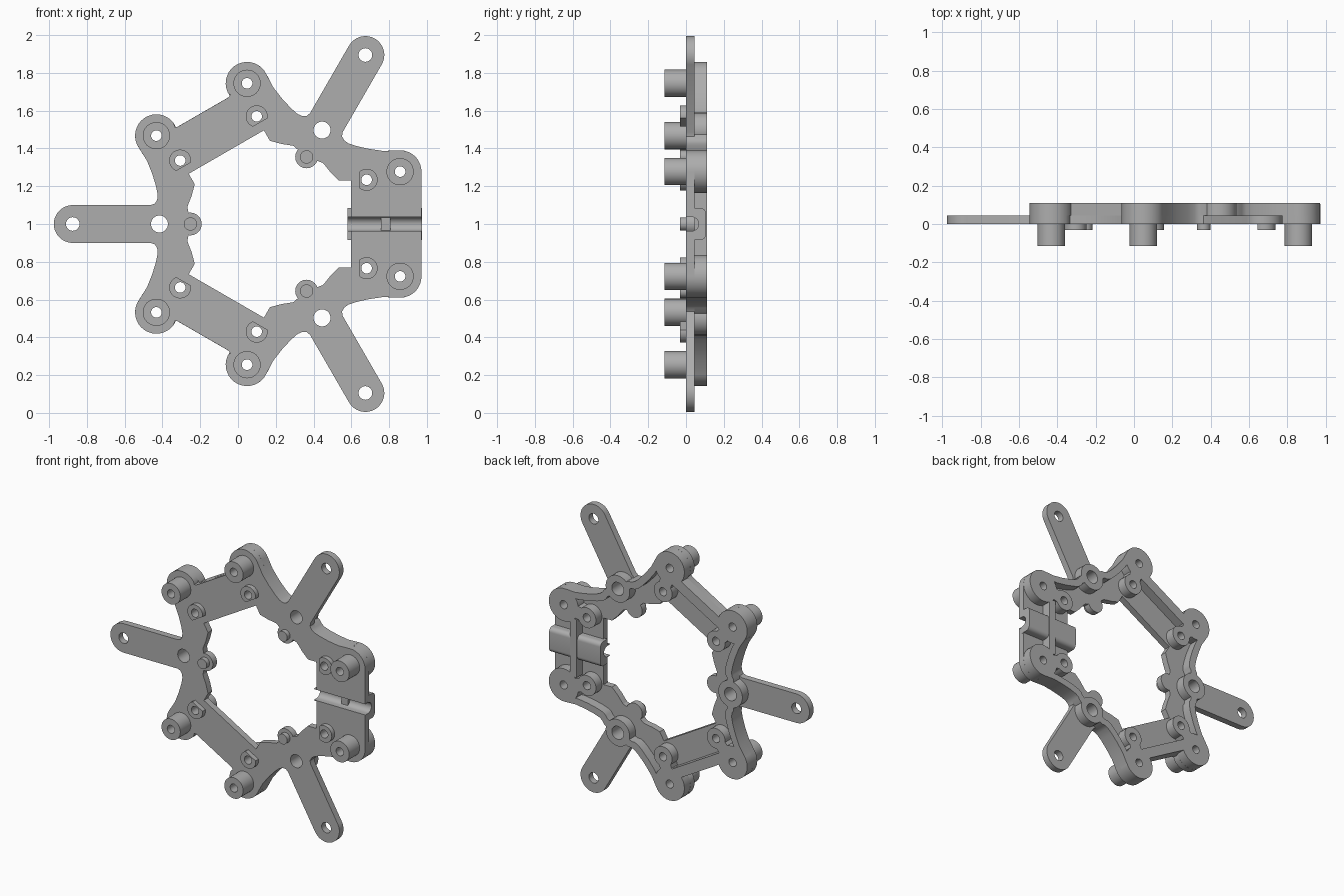
import bpy, bmesh, math
from mathutils import Matrix, Vector

if "Cube" in bpy.data.objects:
    bpy.data.objects.remove(bpy.data.objects["Cube"])

grey = bpy.data.materials.new("plain_grey")
grey.use_nodes = True
grey.diffuse_color = (0.42, 0.42, 0.42, 1)
grey.node_tree.nodes["Principled BSDF"].inputs["Base Color"].default_value = grey.diffuse_color

CENTRE = Vector((0.158, 1.0))
FLOOR, BACK = 0.045, 0.11
LOBE_R, BOLT_HOLE = 0.113, 0.028
UPRIGHT = Matrix(((1, 0, 0, 0), (0, 0, 1, 0), (0, 1, 0, 0), (0, 0, 0, 1)))
ALONG_X = Matrix(((0, 0, 1, 0), (0, 1, 0, 0), (1, 0, 0, 0), (0, 0, 0, 1)))
parts = []


def place(radial, side, deg):
    """Point given in a frame whose first axis leaves the centre at deg."""
    return CENTRE + Matrix.Rotation(math.radians(deg), 2) @ Vector((radial, side))


def arc(c, r, a, b, n=16):
    return [Vector((c[0] + r * math.cos(math.radians(a + (b - a) * i / n)),
                    c[1] + r * math.sin(math.radians(a + (b - a) * i / n))))
            for i in range(n + 1)]


def circle(c, r):
    return arc(c, r, 0, 360, 32)[:-1]


def slab(name, loops, low, high, frame=UPRIGHT):
    """Filled outline with holes, extruded from low to high."""
    curve = bpy.data.curves.new(name, 'CURVE')
    curve.dimensions, curve.fill_mode = '2D', 'BOTH'
    curve.extrude = (high - low) / 2
    for loop in loops:
        spline = curve.splines.new('POLY')
        spline.points.add(len(loop) - 1)
        for point, p in zip(spline.points, loop):
            point.co = (p[0], p[1], 0, 1)
        spline.use_cyclic_u = True
    temp = bpy.data.objects.new(name + "_temp", curve)
    mesh = bpy.data.meshes.new_from_object(temp)
    bpy.data.objects.remove(temp)
    bpy.data.curves.remove(curve)
    bm = bmesh.new()
    bm.from_mesh(mesh)
    bmesh.ops.remove_doubles(bm, verts=bm.verts, dist=0.00005)
    bm.transform(frame @ Matrix.Translation((0, 0, (low + high) / 2)))
    bmesh.ops.recalc_face_normals(bm, faces=bm.faces)
    bm.to_mesh(mesh)
    bm.free()
    mesh.name = name
    mesh.materials.clear()
    mesh.materials.append(grey)
    obj = bpy.data.objects.new(name, mesh)
    bpy.context.collection.objects.link(obj)
    parts.append(obj)


def turned(points, sign, deg):
    return [place(p[0], sign * p[1], deg) for p in points]


# Half outlines of one arm, in the arm's own frame
lobe = Vector((0.59, 0.468))
waist = [(0.64, 0.335), (0.612, 0.265), (0.592, 0.2), (0.583, 0.155)]
armpit = [(0.586, 0.128), (0.598, 0.108), (0.62, 0.1)]
tip = arc((1.033, 0), 0.1, 90, 0)
neck = [(0.477, 0.515), (0.493, 0.514)]
inner_half = [(0.419, 0.266), (0.387, 0.211), (0.403, 0.15), (0.418, 0.112),
              (0.426, 0.09), (0.422, 0.07)] + arc((0.41, 0), 0.06, 80, 180)


def outer_half(flat):
    start = arc(lobe, LOBE_R, 60, -35) if flat else neck + arc(lobe, LOBE_R, 145, -35)
    return start + waist + armpit + tip


# Base plate: an open ring whose gap is closed by the channel
gap = 0.037
outer, inner = [place(0.813, gap, 0)], [place(0.442, gap, 0)]
for deg in (60, 180, 300):
    before = turned(outer_half(deg == 60), -1, deg)
    after = turned(outer_half(deg == 300), 1, deg)
    outer += before + after[-2::-1]
    before, after = turned(inner_half, -1, deg), turned(inner_half, 1, deg)
    inner += before + after[-2::-1]
outer.append(place(0.813, -gap, 0))
inner.append(place(0.442, -gap, 0))

bolts, studs = [], []
for deg in (0, 120, 240):
    for s in (1, -1):
        bolts.append(place(0.753, 0, deg + s * 21.6))
        studs.append((place(0.523, s * 0.234, deg), deg))
holes = [circle(c, BOLT_HOLE) for c in bolts + [c for c, _ in studs]]
for deg in (60, 180, 300):
    holes += [circle(place(0.574, 0, deg), 0.045), circle(place(1.033, 0, deg), 0.036)]
slab("base_plate", [outer + inner[::-1]] + holes, 0, FLOOR)

# Corner bosses, locating studs and the webs joining them
for bolt, (stud, deg) in zip(bolts, studs):
    hole, small = circle(bolt, BOLT_HOLE), circle(stud, BOLT_HOLE)
    slab("corner_boss", [circle(bolt, LOBE_R), hole], FLOOR, BACK)
    slab("front_post", [circle(bolt, 0.072), hole], -0.115, 0)
    slab("stud_boss", [circle(stud, 0.07), small], FLOOR, BACK)
    slab("locating_stud", [arc(stud, 0.058, deg - 130, deg + 130, 24), small], -0.032, 0)
    along = (bolt - stud).normalized()
    across = Vector((-along.y, along.x)) * 0.045
    a, b = stud + along * 0.05, bolt - along * 0.08
    slab("boss_web", [[a - across, b - across, b + across, a + across]], FLOOR, BACK)

# Arm hub bosses, small pins and curved rims
rim = [lobe + Vector((0.093, -0.065))] + [Vector(p) for p in waist + armpit[:2]] + [Vector((0.6, 0.06))]
rim_outline = rim + [p - Vector((0.05, 0)) for p in reversed(rim)]
for deg in (60, 180, 300):
    hub = place(0.574, 0, deg)
    slab("arm_hub", [circle(hub, 0.092), circle(hub, 0.045)], FLOOR, BACK)
    slab("small_pin", [circle(place(0.41, 0, deg), 0.035)], -0.032, 0)
    for s in (1, -1):
        slab("curved_rim", [turned(rim_outline, s, deg)], FLOOR, BACK)

# Straight ribs between the corner bosses
for deg, low, high in ((0, 0.60, 0.65), (120, 0.615, 0.685), (240, 0.615, 0.685)):
    box = [(low, -0.2), (high, -0.2), (high, 0.2), (low, 0.2)]
    slab("straight_rib", [turned(box, 1, deg)], FLOOR, BACK)

# Channel: a rounded U section run across the flat side
section = [(1 + gap, 0), (1 + gap + 0.004, 0), (1 + gap + 0.004, 0.03), (1.085, 0.03)]
section += arc((1.055, 0.075), 0.03, 0, 90, 6) + arc((0.945, 0.075), 0.03, 90, 180, 6)
section += [(0.915, 0.03), (1 - gap - 0.004, 0.03), (1 - gap - 0.004, 0), (1 - gap, 0)]
section += arc((1, 0.03), gap, 180, 0, 12)
slab("cable_channel", [section], 0.58, 0.973, ALONG_X)

# Smooth the round walls and keep the edges crisp
bpy.ops.object.select_all(action='DESELECT')
for obj in parts:
    obj.select_set(True)
bpy.context.view_layer.objects.active = parts[0]
bpy.ops.object.shade_smooth_by_angle(angle=math.radians(30))
